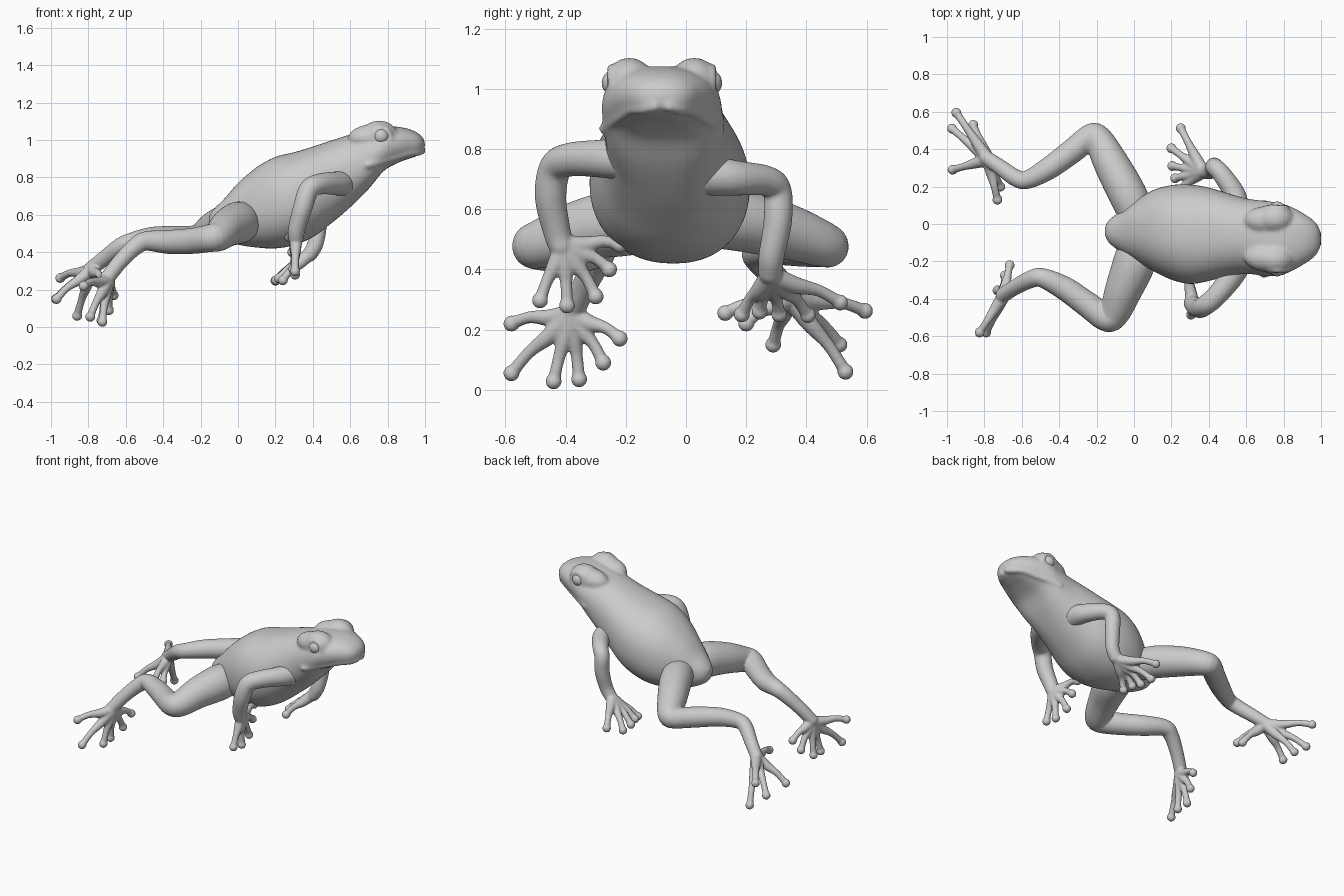
import bpy, bmesh, math
from mathutils import Vector, Matrix


def spline(keys, steps=6):
    """Smoothly interpolate a list of equal-length tuples."""
    out = []
    for i in range(len(keys) - 1):
        a, b, c, d = (keys[max(0, min(len(keys) - 1, i + k))] for k in (-1, 0, 1, 2))
        for s in range(steps):
            t = s / steps
            out.append(tuple(0.5 * (2 * q + (r - p) * t + (2 * p - 5 * q + 4 * r - w) * t * t
                                    + (3 * q - p - 3 * r + w) * t ** 3)
                             for p, q, r, w in zip(a, b, c, d)))
    out.append(tuple(keys[-1]))
    return out


def skin_rings(bm, rings):
    """Bridge closed rings of points and cap both ends."""
    vs = [[bm.verts.new(p) for p in r] for r in rings]
    fs = []
    for a, b in zip(vs, vs[1:]):
        n = len(a)
        fs += [bm.faces.new((a[i], a[(i + 1) % n], b[(i + 1) % n], b[i])) for i in range(n)]
    fs += [bm.faces.new(vs[0][::-1]), bm.faces.new(vs[-1])]
    bmesh.ops.recalc_face_normals(bm, faces=fs)


def ball(bm, p, r, scale=(1, 1, 1)):
    m = Matrix.Translation(p) @ Matrix.Diagonal((*scale, 1))
    bmesh.ops.create_uvsphere(bm, u_segments=28, v_segments=16, radius=r, matrix=m)


def tube(bm, keys, n=36):
    """Round limb through (x, y, z, radius) keys with ball ends."""
    pts = spline(keys)
    rings = []
    for i, p in enumerate(pts):
        t = Vector(pts[min(i + 1, len(pts) - 1)][:3]) - Vector(pts[max(i - 1, 0)][:3])
        if i == 0:
            u = t.orthogonal().normalized()
        t.normalize()
        u = (u - t * u.dot(t)).normalized()
        v = t.cross(u)
        rings.append([Vector(p[:3]) + p[3] * (u * math.cos(a) + v * math.sin(a))
                      for a in (2 * math.pi * k / n for k in range(n))])
    skin_rings(bm, rings)
    for k in (keys[0], keys[-1]):
        ball(bm, k[:3], k[3])


def finish(name, bm, voxel=0, smooth=0):
    me = bpy.data.meshes.new(name)
    bm.to_mesh(me)
    bm.free()
    for p in me.polygons:
        p.use_smooth = True
    ob = bpy.data.objects.new(name, me)
    bpy.context.collection.objects.link(ob)
    if voxel:
        r = ob.modifiers.new("fuse", 'REMESH')
        r.mode, r.voxel_size, r.use_smooth_shade = 'VOXEL', voxel, True
        s = ob.modifiers.new("soften", 'SMOOTH')
        s.factor, s.iterations = 0.5, smooth
    return ob


# Body and head: sections of x, centre y, half width, top z, bottom z
SECTIONS = spline([
    (-0.155, -0.04, 0.025, 0.595, 0.54), (-0.13, -0.04, 0.065, 0.63, 0.50),
    (-0.07, -0.04, 0.11, 0.69, 0.465), (0.0, -0.035, 0.155, 0.77, 0.44),
    (0.1, -0.035, 0.215, 0.855, 0.425), (0.2, -0.045, 0.253, 0.91, 0.42),
    (0.3, -0.055, 0.266, 0.935, 0.438), (0.4, -0.055, 0.25, 0.965, 0.48),
    (0.5, -0.057, 0.222, 0.998, 0.555), (0.6, -0.065, 0.202, 1.03, 0.64),
    (0.7, -0.077, 0.2, 1.06, 0.74), (0.78, -0.082, 0.195, 1.075, 0.835),
    (0.86, -0.08, 0.163, 1.07, 0.88), (0.92, -0.08, 0.128, 1.057, 0.902),
    (0.965, -0.08, 0.095, 1.035, 0.918), (0.99, -0.08, 0.058, 1.01, 0.938),
    (0.999, -0.08, 0.02, 0.985, 0.965)], 5)


def on_body(sec, a):
    x, yc, hw, zt, zb = sec
    c, s = math.cos(a), math.sin(a)
    # the jaw is boxier underneath than the belly
    jaw = 0.25 * max(0, min(1, (x - 0.6) / 0.15)) * max(0, -s)
    return Vector((x, yc + hw * math.copysign(abs(c) ** (0.88 - jaw), c),
                   (zt + zb) / 2 + (zt - zb) / 2 * math.copysign(abs(s) ** 0.92, s)))


bm = bmesh.new()
skin_rings(bm, [[on_body(s, 2 * math.pi * k / 48) for k in range(48)] for s in SECTIONS])
for side in (-1, 1):
    # brow bulge, eyelid rim and upper lip ridge
    ball(bm, (0.755, -0.08 + side * 0.108, 1.022), 0.08, (1.25, 1, 1.02))
    ball(bm, (0.73, -0.08 + side * 0.1, 1.01), 0.075, (1.9, 1.05, 1))
    rim = [(0.765 + 0.05 * math.cos(a), -0.08 + side * 0.168, 1.02 + 0.05 * math.sin(a), 0.014)
           for a in (math.pi * k / 6 for k in range(13))]
    tube(bm, rim, 8)
    lip = []
    for s in SECTIONS[50:76:5]:
        z = 0.865 + 0.07 * max(0, min(1, (s[0] - 0.68) / 0.25))
        q = max(-0.9, min(0.9, (z - (s[3] + s[4]) / 2) / ((s[3] - s[4]) / 2)))
        p = on_body(s, math.asin(q))
        lip.append((p.x - 0.006, -0.08 + side * (p.y + 0.08 - 0.01), p.z, 0.02))
    tube(bm, lip, 12)
finish("body_and_head", bm, 0.009, 9)

# Eyes
for name, side in (("right_eye", -1), ("left_eye", 1)):
    bm = bmesh.new()
    ball(bm, (0.765, -0.08 + side * 0.156, 1.02), 0.044)
    finish(name, bm)


def leg(name, limb, root, tips, r=0.0225):
    """Limb tube plus bulb-tipped digits fanning out from the root point."""
    bm = bmesh.new()
    tube(bm, limb)
    root = Vector(root)
    for tip in tips:
        tip = Vector(tip)
        a, b = root.lerp(tip, 0.35), root.lerp(tip, 0.7)
        b.z += 0.012
        tube(bm, [(*root, r * 1.6), (*a, r * 1.3), (*b, r * 0.9), (*tip, r * 0.95)], 14)
        ball(bm, tip, r * 1.2)
    finish(name, bm, 0.006, 5)


# Front legs
leg("right_front_leg",
    [(0.57, -0.17, 0.765, 0.075), (0.53, -0.27, 0.768, 0.064), (0.44, -0.385, 0.765, 0.056),
     (0.38, -0.435, 0.735, 0.054), (0.347, -0.45, 0.64, 0.052), (0.315, -0.43, 0.53, 0.046),
     (0.31, -0.415, 0.48, 0.042)],
    (0.31, -0.405, 0.48),
    [(0.305, -0.485, 0.297), (0.305, -0.395, 0.28), (0.295, -0.3, 0.31),
     (0.29, -0.255, 0.4), (0.275, -0.22, 0.482)])
leg("left_front_leg",
    [(0.54, 0.04, 0.72, 0.075), (0.54, 0.15, 0.705, 0.06), (0.47, 0.265, 0.695, 0.05),
     (0.432, 0.303, 0.66, 0.048), (0.43, 0.305, 0.56, 0.047), (0.415, 0.285, 0.45, 0.043),
     (0.385, 0.28, 0.39, 0.04)],
    (0.37, 0.28, 0.38),
    [(0.24, 0.185, 0.25), (0.22, 0.245, 0.26), (0.205, 0.31, 0.25),
     (0.2, 0.405, 0.248), (0.25, 0.512, 0.29)])

# Hind legs
leg("right_hind_leg",
    [(0.02, -0.1, 0.56, 0.1), (0.0, -0.21, 0.557, 0.113), (-0.055, -0.35, 0.53, 0.1),
     (-0.105, -0.475, 0.487, 0.082), (-0.15, -0.5, 0.475, 0.074), (-0.25, -0.43, 0.46, 0.069),
     (-0.37, -0.345, 0.455, 0.064), (-0.49, -0.288, 0.46, 0.052), (-0.55, -0.295, 0.43, 0.047),
     (-0.63, -0.335, 0.35, 0.042), (-0.7, -0.38, 0.26, 0.04)],
    (-0.695, -0.38, 0.25),
    [(-0.825, -0.58, 0.22), (-0.79, -0.58, 0.055), (-0.725, -0.44, 0.028),
     (-0.73, -0.355, 0.035), (-0.69, -0.275, 0.09), (-0.665, -0.22, 0.17)])
leg("left_hind_leg",
    [(0.02, 0.04, 0.57, 0.095), (-0.035, 0.16, 0.565, 0.102), (-0.12, 0.32, 0.53, 0.094),
     (-0.19, 0.45, 0.485, 0.077), (-0.235, 0.465, 0.475, 0.068), (-0.33, 0.39, 0.475, 0.066),
     (-0.46, 0.295, 0.475, 0.06), (-0.57, 0.237, 0.455, 0.049), (-0.63, 0.245, 0.43, 0.046),
     (-0.71, 0.3, 0.37, 0.042), (-0.79, 0.355, 0.31, 0.038)],
    (-0.78, 0.345, 0.31),
    [(-0.95, 0.595, 0.262), (-0.973, 0.51, 0.15), (-0.86, 0.53, 0.06),
     (-0.97, 0.29, 0.15), (-0.73, 0.13, 0.255), (-0.715, 0.2, 0.22)])
